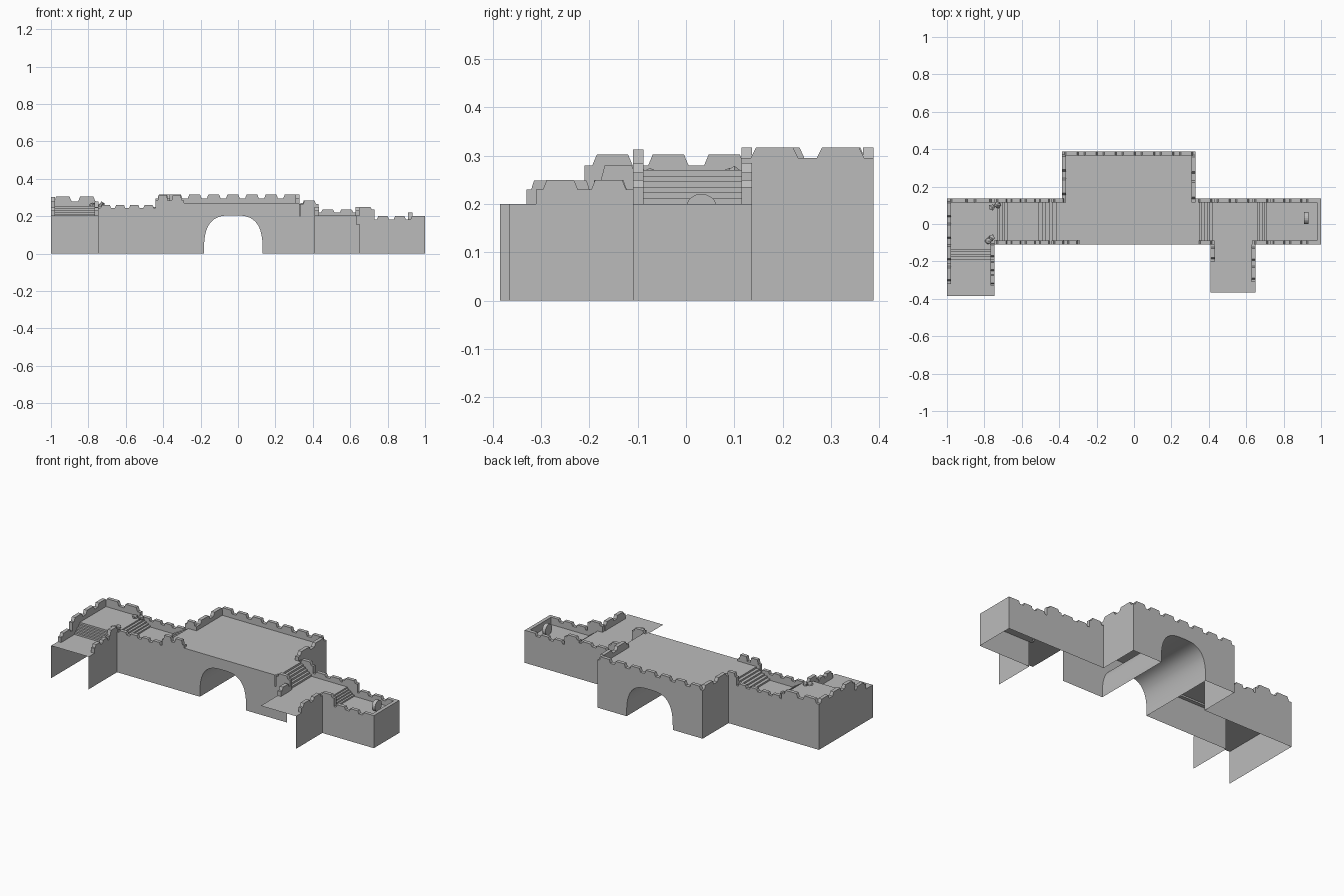
import bpy, bmesh, math, random
from mathutils import Vector

cube = bpy.data.objects.get("Cube")
if cube:
    bpy.data.objects.remove(cube)

stone = bpy.data.materials.new("grey stone")
stone.use_nodes = True
GREY = (0.5, 0.5, 0.5, 1)
stone.diffuse_color = GREY
stone.node_tree.nodes["Principled BSDF"].inputs["Base Color"].default_value = GREY

THICK = 0.022
FRONT, MID, BACK = -0.11, 0.137, 0.388
LEFT, RIGHT = -0.385, 0.33
SPUR_Y, SPUR2_Y = -0.385, -0.365
SPUR_X, GATE_X, SPUR2_X = -0.745, 0.41, 0.65
LOW, DECK, HIGH = 0.2, 0.2, 0.27


def finish(name, bm):
    mesh = bpy.data.meshes.new(name)
    bm.to_mesh(mesh)
    bm.free()
    mesh.materials.append(stone)
    obj = bpy.data.objects.new(name, mesh)
    bpy.context.collection.objects.link(obj)
    return obj


def place(axis, u, z, a):
    """Point on a profile plane at position a along the given axis."""
    return Vector((a, u, z)) if axis == "x" else Vector((u, a, z))


def sheet(name, points):
    bm = bmesh.new()
    bm.faces.new([bm.verts.new(p) for p in points])
    return finish(name, bm)


def prism(name, profile, axis, a, b):
    bm = bmesh.new()
    ends = [[bm.verts.new(place(axis, u, z, t)) for u, z in profile] for t in (a, b)]
    for end in ends:
        bm.faces.new(end)
    n = len(profile)
    for i in range(n):
        j = (i + 1) % n
        bm.faces.new((ends[0][i], ends[0][j], ends[1][j], ends[1][i]))
    bmesh.ops.recalc_face_normals(bm, faces=bm.faces)
    return finish(name, bm)


def floor(name, x0, x1, y0, y1, z):
    return sheet(name, [(x0, y0, z), (x1, y0, z), (x1, y1, z), (x0, y1, z)])


def wall(name, axis, at, u0, u1, top):
    pts = [(u0, 0), (u1, 0), (u1, top), (u0, top)]
    return sheet(name, [place(axis, u, z, at) for u, z in pts])


def parapet(name, axis, at, side, u0, u1, base, low, top, count):
    """Crenellated strip whose outer face lies at 'at', thickened towards side."""
    step = (u1 - u0) / count
    pts = [(u0, base), (u0, low)]
    for i in range(count):
        s = u0 + i * step
        pts += [(s + step * f, z) for f, z in
                ((0.14, low), (0.22, top), (0.78, top), (0.86, low))]
    pts += [(u1, low), (u1, base)]
    return prism(name, pts, axis, at, at + side * THICK)


def stairs(name, axis, a, b, u0, z0, u1, z1, count=6):
    """Treads rising from (u0, z0) to (u1, z1)."""
    du, dz = (u1 - u0) / count, (z1 - z0) / count
    pts = [(u0, z0)]
    for i in range(count):
        pts += [(u0 + i * du, z0 + (i + 1) * dz), (u0 + (i + 1) * du, z0 + (i + 1) * dz)]
    pts.append((u1, z0))
    return prism(name, pts, axis, a, b)


# Arched passage and the two pierced walls
arch = []
for i in range(33):
    t = math.pi * i / 32
    c, s = math.cos(t), math.sin(t)
    arch.append((-0.025 - 0.157 * math.copysign(abs(c) ** 0.667, c), 0.205 * abs(s) ** 0.667))

bm = bmesh.new()
rows = [[bm.verts.new((x, y, z)) for x, z in arch] for y in (FRONT, BACK)]
for i in range(len(arch) - 1):
    bm.faces.new((rows[0][i], rows[0][i + 1], rows[1][i + 1], rows[1][i])).smooth = True
finish("arch_passage", bm)

front = [(SPUR_X, 0)] + arch + [(GATE_X, 0), (GATE_X, LOW), (RIGHT, LOW), (RIGHT, HIGH),
                               (-0.44, HIGH), (-0.44, LOW), (SPUR_X, LOW)]
sheet("front_wall", [(x, FRONT, z) for x, z in front])
back = [(LEFT, 0)] + arch + [(RIGHT, 0), (RIGHT, HIGH), (LEFT, HIGH)]
sheet("back_wall", [(x, BACK, z) for x, z in reversed(back)])

# Remaining outer walls, open underneath
for name, axis, at, u0, u1, top in (
        ("gatehouse_right_wall", "x", LEFT, MID, BACK, HIGH),
        ("gatehouse_left_wall", "x", RIGHT, MID, BACK, HIGH),
        ("right_wing_back_wall", "y", MID, -1, LEFT, LOW),
        ("left_wing_back_wall", "y", MID, RIGHT, SPUR2_X, LOW),
        ("left_end_back_wall", "y", MID, SPUR2_X, 1, 0.155),
        ("left_end_front_wall", "y", FRONT, SPUR2_X, 1, 0.155),
        ("left_end_wall", "x", 1, FRONT, MID, 0.155),
        ("right_end_wall", "x", -1, SPUR_Y, MID, LOW),
        ("right_spur_inner_wall", "x", SPUR_X, SPUR_Y, FRONT, LOW),
        ("left_spur_outer_wall", "x", SPUR2_X, SPUR2_Y, FRONT, LOW)):
    wall(name, axis, at, u0, u1, top)

# Walkway floors
floor("gatehouse_deck_front", -0.40, 0.335, FRONT, MID, HIGH)
floor("gatehouse_deck_back", LEFT, RIGHT, MID, BACK, HIGH)
floor("right_wing_deck", -0.69, -0.40, FRONT, MID, 0.21)
floor("right_platform", -1, SPUR_X, -0.125, MID, 0.255)
floor("right_spur_deck", -1, SPUR_X, SPUR_Y, -0.125, DECK)
floor("left_wing_deck", 0.335, SPUR2_X, FRONT, MID, DECK)
floor("left_spur_deck", GATE_X, SPUR2_X, SPUR2_Y, FRONT, DECK)
floor("left_end_deck", SPUR2_X, 1, FRONT, MID, 0.155)

# Stairs between the levels
inner = (FRONT + THICK, MID - THICK)
stairs("gatehouse_right_stairs", "y", *inner, -0.51, 0.21, -0.40, HIGH)
stairs("gatehouse_left_stairs", "y", *inner, 0.42, DECK, 0.335, HIGH)
stairs("platform_side_stairs", "y", *inner, -0.675, 0.21, SPUR_X, 0.255, 5)
stairs("left_end_stairs", "y", *inner, 0.71, 0.155, SPUR2_X, DECK, 5)
stairs("platform_front_stairs", "x", -0.978, -0.767, -0.19, DECK, -0.125, 0.255, 5)

# Crenellated parapets
for name, axis, at, side, u0, u1, base, low, top, count in (
        ("gatehouse_back", "y", BACK, -1, LEFT, RIGHT, HIGH, 0.295, 0.317, 7),
        ("gatehouse_right", "x", LEFT, 1, MID, BACK, HIGH, 0.295, 0.317, 2),
        ("gatehouse_left", "x", RIGHT, -1, MID - THICK, BACK, HIGH, 0.295, 0.317, 2),
        ("gatehouse_right_corner", "y", MID, -1, -0.44, LEFT + THICK, LOW, 0.295, 0.317, 1),
        ("front_corner", "y", FRONT, 1, -0.44, -0.29, LOW, 0.285, 0.313, 2),
        ("right_wing_front", "y", FRONT, 1, SPUR_X, -0.44, LOW, 0.245, 0.26, 4),
        ("right_wing_back", "y", MID, -1, SPUR_X, -0.44, LOW, 0.245, 0.26, 4),
        ("platform_back", "y", MID, -1, -1, SPUR_X, LOW, 0.28, 0.305, 2),
        ("platform_end", "x", -1, 1, -0.21, MID, LOW, 0.28, 0.302, 3),
        ("platform_inner", "x", SPUR_X, -1, -0.19, -0.09, LOW, 0.25, 0.28, 1),
        ("right_spur_end", "x", -1, 1, -0.32, -0.21, LOW, 0.23, 0.248, 1),
        ("right_spur_inner", "x", SPUR_X, -1, -0.33, -0.19, LOW, 0.23, 0.248, 2),
        ("left_stairs_front", "y", FRONT, 1, 0.335, 0.43, LOW, 0.265, 0.285, 1),
        ("left_stairs_back", "y", MID, -1, RIGHT, 0.43, LOW, 0.265, 0.285, 1),
        ("left_wing_back", "y", MID, -1, 0.43, 0.63, LOW, 0.22, 0.235, 2),
        ("left_wing_corner", "y", MID, -1, 0.63, 0.73, 0.155, 0.235, 0.25, 1),
        ("left_stairs_corner", "y", FRONT, 1, 0.63, 0.73, 0.155, 0.235, 0.25, 1),
        ("left_spur_gate", "x", GATE_X, 1, -0.2, FRONT, LOW, 0.23, 0.25, 1),
        ("left_spur_outer", "x", SPUR2_X, -1, -0.31, FRONT, LOW, 0.23, 0.25, 2),
        ("left_end_back", "y", MID, -1, 0.73, 1, 0.155, 0.183, 0.2, 3),
        ("left_end_front", "y", FRONT, 1, 0.73, 1, 0.155, 0.183, 0.2, 3)):
    parapet(name + "_parapet", axis, at, side, u0, u1, base, low, top, count)
prism("left_end_parapet", [(FRONT, 0.155), (MID, 0.155), (MID, 0.2), (FRONT, 0.2)],
      "x", 1, 1 - THICK)

# Upright round stone on the left end
disc = [(0.032 + 0.033 * math.cos(math.tau * i / 20), 0.188 + 0.033 * math.sin(math.tau * i / 20))
        for i in range(20)]
prism("round_stone", disc, "x", 0.91, 0.932)

# Fallen rubble beside the platform
random.seed(4)
for i, (x, y) in enumerate(((-0.76, 0.09), (-0.73, 0.1), (-0.76, -0.075), (-0.78, -0.09))):
    bm = bmesh.new()
    bmesh.ops.create_icosphere(bm, subdivisions=1, radius=0.02)
    for v in bm.verts:
        v.co = v.co * random.uniform(0.7, 1.1) + Vector((x, y, 0.258))
    finish(f"rubble_{i + 1}", bm)
